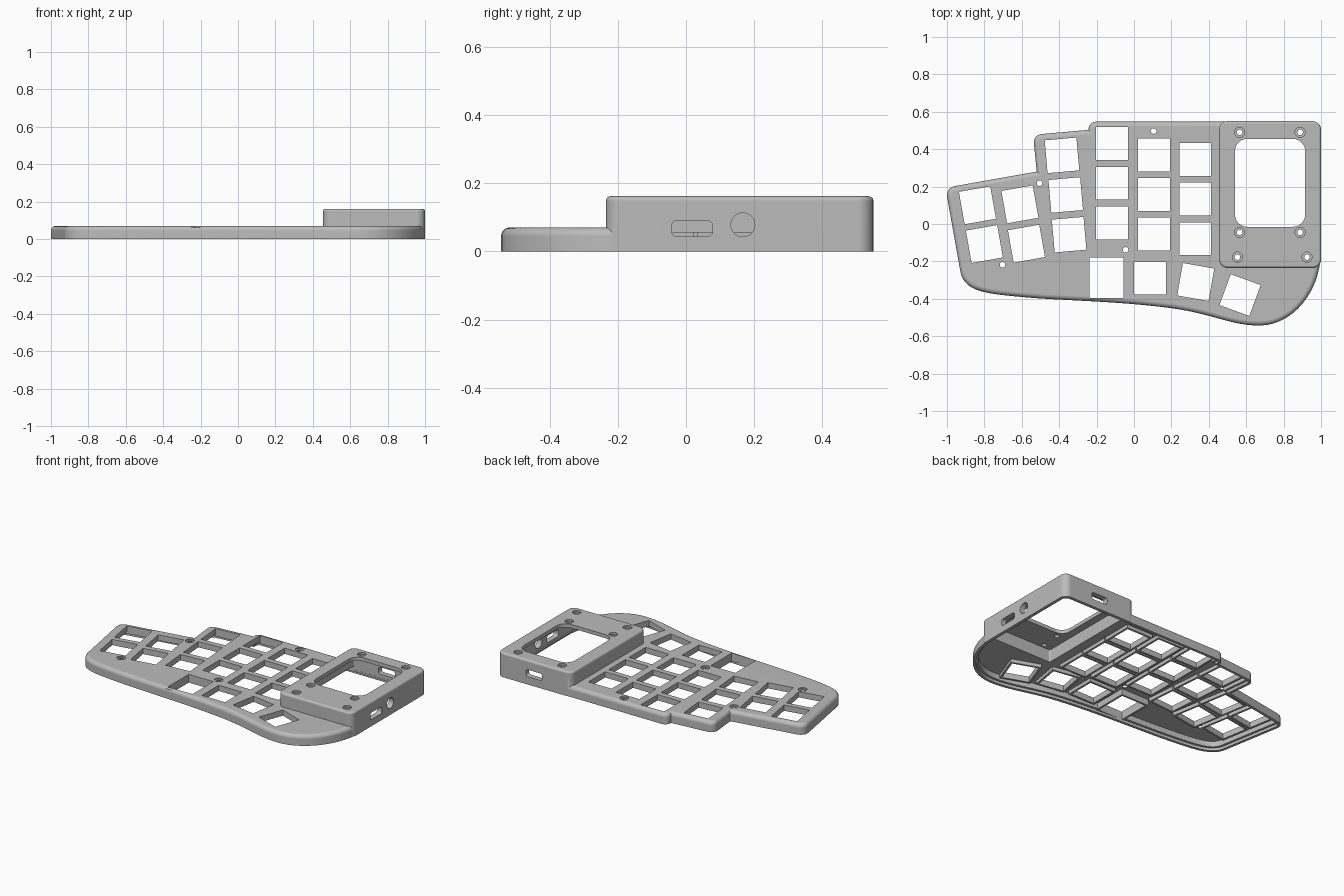
import bpy, bmesh, math
from mathutils import Vector, Matrix
from mathutils.geometry import interpolate_bezier

cube = bpy.data.objects.get("Cube")
if cube:
    bpy.data.objects.remove(cube, do_unlink=True)

grey = bpy.data.materials.new("case_grey")
grey.use_nodes = True
colour = (0.5, 0.5, 0.5, 1)
grey.diffuse_color = colour
grey.node_tree.nodes["Principled BSDF"].inputs["Base Color"].default_value = colour

WALL = 0.033
PLATE_TOP, PLATE_UNDER = 0.07, 0.055
BOX_TOP, BOX_UNDER = 0.162, 0.138


def rounded(corners):
    """Counter-clockwise outline with a fillet at every corner (x, y, radius)."""
    out = []
    n = len(corners)
    for i, (x, y, r) in enumerate(corners):
        p = Vector((x, y))
        if r == 0:
            out.append(p)
            continue
        a = (Vector(corners[i - 1][:2]) - p).normalized() * r
        b = (Vector(corners[(i + 1) % n][:2]) - p).normalized() * r
        out += interpolate_bezier(p + a, p + a * 0.45, p + b * 0.45, p + b, 8)
    return out


def rectangle(w, h, r=0.0):
    x, y = w / 2, h / 2
    return rounded([(x, -y, r), (x, y, r), (-x, y, r), (-x, -y, r)])


def circle(r, n=24):
    return [Vector((r * math.cos(t), r * math.sin(t)))
            for t in (2 * math.pi * i / n for i in range(n))]


def inset(outline, d):
    out = []
    for i, p in enumerate(outline):
        e1 = (p - outline[i - 1]).normalized()
        e2 = (outline[(i + 1) % len(outline)] - p).normalized()
        n1, n2 = Vector((-e1.y, e1.x)), Vector((-e2.y, e2.x))
        out.append(p + (n1 + n2) * d / (1 + n1.dot(n2)))
    return out


def solid(name, outline, levels, matrix=Matrix()):
    """Stack inset copies of an outline, levels being (inset, height)."""
    bm = bmesh.new()
    rings = [[bm.verts.new((p.x, p.y, z)) for p in inset(outline, d)] for d, z in levels]
    n = len(outline)
    for low, high in zip(rings, rings[1:]):
        for i in range(n):
            j = (i + 1) % n
            bm.faces.new((low[i], low[j], high[j], high[i]))
    bm.faces.new(rings[0][::-1])
    bm.faces.new(rings[-1])
    bm.transform(matrix)
    mesh = bpy.data.meshes.new(name)
    bm.to_mesh(mesh)
    bm.free()
    mesh.materials.append(grey)
    obj = bpy.data.objects.new(name, mesh)
    bpy.context.collection.objects.link(obj)
    return obj


def combine(target, other, operation):
    mod = target.modifiers.new("combine", 'BOOLEAN')
    mod.solver = 'EXACT'
    mod.operation = operation
    mod.object = other
    bpy.context.view_layer.objects.active = target
    bpy.ops.object.modifier_apply(modifier=mod.name)
    bpy.data.objects.remove(other, do_unlink=True)


def round_top(top, r, steps=6):
    """Levels for a wall that ends in a rounded upper edge."""
    arc = [math.pi / 2 * i / steps for i in range(steps + 1)]
    return [(0, 0)] + [(r - r * math.cos(t), top - r + r * math.sin(t)) for t in arc]


def place(x, y, degrees=0):
    return Matrix.Translation((x, y, 0)) @ Matrix.Rotation(math.radians(degrees), 4, 'Z')


# Case outline: straight stepped back, flowing front edge
front_curve = [
    ((-0.928, -0.257), (-0.905, -0.36), (-0.8, -0.372), (-0.6, -0.39)),
    ((-0.6, -0.39), (-0.4, -0.41), (-0.1, -0.41), (0.2, -0.45)),
    ((0.2, -0.45), (0.42, -0.48), (0.52, -0.543), (0.67, -0.543)),
    ((0.67, -0.543), (0.84, -0.543), (0.98, -0.38), (0.997, -0.19)),
]
corners = [(0.997, 0.547, 0.05), (-0.243, 0.547, 0.04), (-0.243, 0.503, 0),
           (-0.54, 0.477, 0.045), (-0.52, 0.28, 0), (-1.008, 0.194, 0.05)]
for a, h1, h2, b in front_curve:
    pts = interpolate_bezier(Vector(a), Vector(h1), Vector(h2), Vector(b), 14)
    corners += [(p.x, p.y, 0) for p in pts[:-1]]
corners.append((0.997, -0.19, 0))
outline = rounded(corners)

# Low case joined with the tall controller box
case = solid("keyboard_case", outline, round_top(PLATE_TOP, 0.025))
box_outline = rectangle(0.545, 0.785, 0.045)
box_place = place(0.7275, 0.1575)
combine(case, solid("box", box_outline, round_top(BOX_TOP, 0.014), box_place), 'UNION')

# Hollow inside, with a ledge for a bottom cover
combine(case, solid("ledge", outline, [(0.018, -0.01), (0.018, 0.018)]), 'DIFFERENCE')
combine(case, solid("cavity", outline, [(WALL, -0.01), (WALL, PLATE_UNDER)]), 'DIFFERENCE')
combine(case, solid("box_cavity", box_outline, [(0.035, 0.03), (0.035, BOX_UNDER)], box_place),
        'DIFFERENCE')

# Key openings: x, y, turn, grouped by column
keys = [(-0.837, 0.1, 10), (-0.8, -0.107, 10), (-0.61, 0.105, 10), (-0.575, -0.105, 10),
        (-0.385, 0.367, 5), (-0.365, 0.155, 5), (-0.347, -0.057, 5)]
for x, top in ((-0.117, 0.43), (0.107, 0.37), (0.328, 0.345)):
    keys += [(x, top - 0.212 * row, 0) for row in range(3)]
keys += [(0.085, -0.29, 0), (0.33, -0.31, -10), (0.567, -0.38, -20)]
openings = [(place(*k), 0.17, 0.176, 0.032) for k in keys]
openings.append((place(-0.147, -0.287), 0.18, 0.218, 0.015))

# Collars under the plate, then the openings through them
for m, w, h, bottom in openings:
    collar = rectangle(w + 0.026, h + 0.026)
    combine(case, solid("collar", collar, [(0, bottom), (0, 0.061)], m), 'UNION')
for m, w, h, bottom in openings:
    combine(case, solid("opening", rectangle(w, h), [(0, -0.02), (0, 0.1)], m), 'DIFFERENCE')

# Display window in the box roof
combine(case, solid("window", rectangle(0.375, 0.47, 0.065), [(0, 0.1), (0, 0.2)],
                    place(0.7275, 0.22)), 'DIFFERENCE')

# Countersunk screw holes
box_screws = [(x, y) for x in (0.565, 0.888) for y in (0.49, -0.045)]
box_screws += [(0.553, -0.177), (0.925, -0.177)]
plate_screws = [(0.105, 0.497), (-0.505, 0.218), (-0.045, -0.138), (-0.703, -0.218)]
for spots, top, depth in ((box_screws, BOX_TOP, 0.012), (plate_screws, PLATE_TOP, 0.008)):
    for x, y in spots:
        levels = [(0.012, top - 0.06), (0.012, top - depth), (0, top - depth), (0, top + 0.02)]
        combine(case, solid("screw", circle(0.027), levels, place(x, y)), 'DIFFERENCE')

# Ports: slot and round socket in the side wall, slot in the back wall
side = Matrix(((0, 0, 1, 0), (1, 0, 0, 0), (0, 1, 0, 0), (0, 0, 0, 1)))
back = Matrix(((-1, 0, 0, 0), (0, 0, 1, 0), (0, 1, 0, 0), (0, 0, 0, 1)))
slot = rectangle(0.12, 0.046, 0.015)
depth = [(0, -0.06), (0, 0.06)]
for shape, spot, turn in ((slot, (1, 0.018, 0.067), side),
                          (circle(0.035, 32), (1, 0.167, 0.078), side),
                          (slot, (0.73, 0.55, 0.075), back)):
    combine(case, solid("port", shape, depth, Matrix.Translation(spot) @ turn), 'DIFFERENCE')

# Smooth the rounded edges and keep the flats flat
bpy.ops.object.select_all(action='DESELECT')
case.select_set(True)
bpy.context.view_layer.objects.active = case
bpy.ops.object.shade_smooth_by_angle(angle=math.radians(30))
weighted = case.modifiers.new("flat_normals", 'WEIGHTED_NORMAL')
weighted.keep_sharp = True
